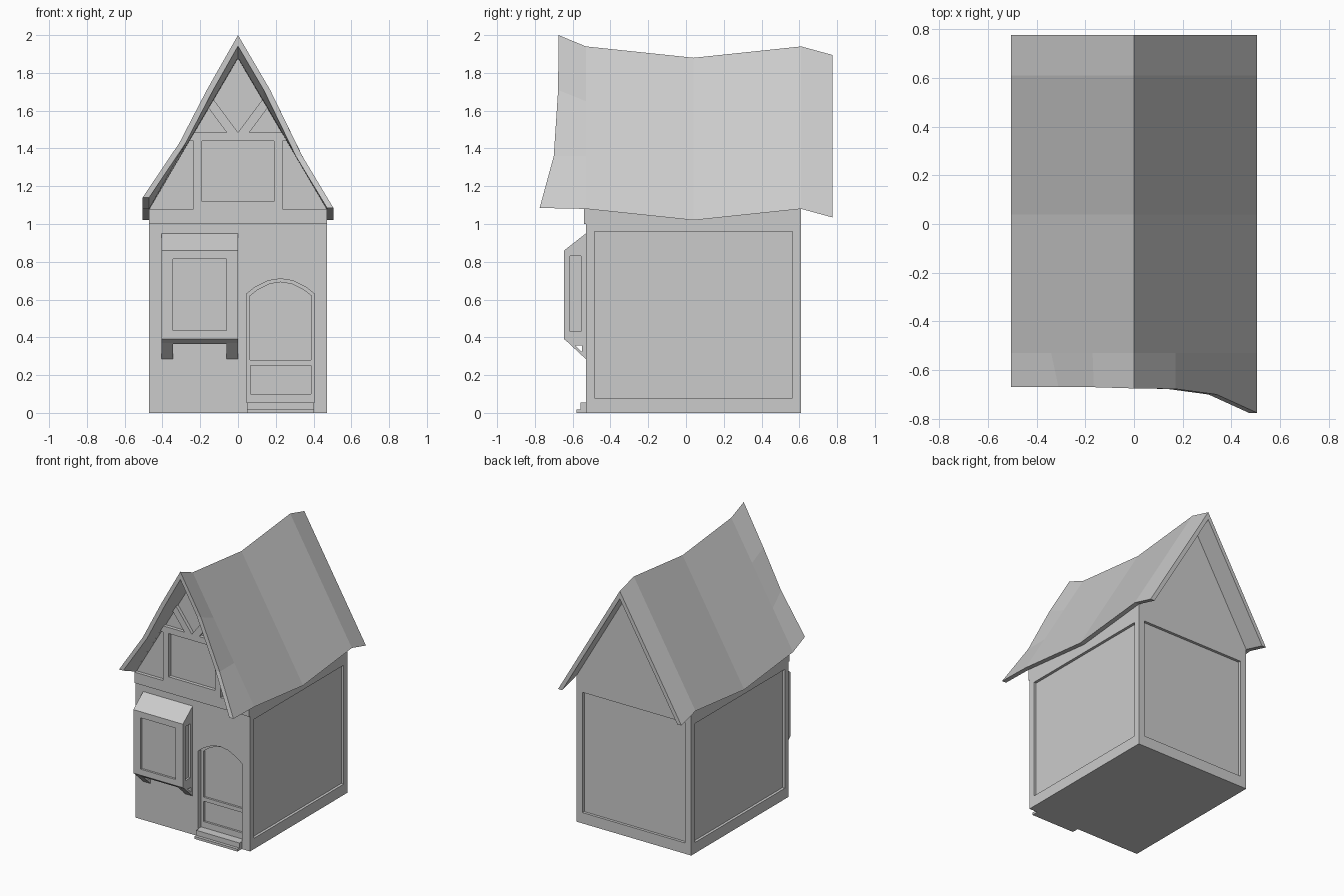
import bpy, bmesh

if "Cube" in bpy.data.objects:
    bpy.data.objects.remove(bpy.data.objects["Cube"])


def loft(name, rings, strip_caps=False):
    """Solid through matching rings of points, capped at both ends."""
    bm = bmesh.new()
    rows = [[bm.verts.new(p) for p in ring] for ring in rings]
    n = len(rows[0])
    for a, b in zip(rows, rows[1:]):
        for i in range(n):
            j = (i + 1) % n
            bm.faces.new((a[i], a[j], b[j], b[i]))
    for row in (rows[0], rows[-1]):
        if strip_caps:
            for i in range(n // 2 - 1):
                bm.faces.new((row[i], row[i + 1], row[n - 2 - i], row[n - 1 - i]))
        else:
            bm.faces.new(row)
    bmesh.ops.recalc_face_normals(bm, faces=bm.faces)
    mesh = bpy.data.meshes.new(name)
    bm.to_mesh(mesh)
    bm.free()
    obj = bpy.data.objects.new(name, mesh)
    bpy.context.collection.objects.link(obj)
    return obj


def prism_y(name, pts, lo, hi):
    return loft(name, [[(x, y, z) for x, z in pts] for y in (lo, hi)])


def prism_x(name, pts, lo, hi):
    return loft(name, [[(x, y, z) for y, z in pts] for x in (lo, hi)])


def rect(a0, a1, z0, z1):
    return [(a0, z0), (a1, z0), (a1, z1), (a0, z1)]


def cut(cutter, *targets):
    """Carve the cutter out of each target, then discard it."""
    cutter.hide_render = True
    for obj in targets:
        mod = obj.modifiers.new("recess", 'BOOLEAN')
        mod.operation = 'DIFFERENCE'
        mod.solver = 'EXACT'
        mod.object = cutter
        bpy.context.view_layer.objects.active = obj
        bpy.ops.object.modifier_apply(modifier=mod.name)
    bpy.data.objects.remove(cutter)


def mirrored(pts):
    return [(-x, z) for x, z in pts]


# House body, its top following the sagging roof
body = loft("house_body", [
    [(-.47, y, 0), (.47, y, 0), (.47, y, 1.08 - s), (0, y, 1.88 - s), (-.47, y, 1.08 - s)]
    for y, s in ((-.53, 0), (.04, .06), (.61, 0))])

# Timber front of the gable
gable = prism_y("gable_frame", [(-.47, 1), (.47, 1), (.47, 1.08), (0, 1.88), (-.47, 1.08)],
                -.54, -.505)

# Gable recesses: window, side infill, brace triangles, peak
side_fill = [(-.47, 1.08), (-.235, 1.08), (-.235, 1.44), (-.258, 1.44)]
brace_gap = [(-.06, 1.485), (-.157, 1.615), (-.233, 1.485)]
peak_fill = [(0, 1.485), (.13, 1.66), (0, 1.879), (-.13, 1.66)]
for pts in (rect(-.19, .19, 1.12, 1.44), peak_fill, side_fill, mirrored(side_fill),
            brace_gap, mirrored(brace_gap)):
    cut(prism_y("gable_cutter", pts, -.7, -.515), body)
    cut(prism_y("gable_cutter", pts, -.7, -.5), gable)

# Recessed panels on the side and back walls
for s in (-1, 1):
    cut(prism_x("side_cutter", rect(-.485, .565, .08, .96), s * .45, s * .6), body)
cut(prism_y("back_cutter", rect(-.42, .42, .08, .97), .59, .7), body)

# Arched doorway with two door panels
arch = [(.16, 0), (.18, -.0), (.135, .035), (.065, .07), (0, .08),
        (-.065, .07), (-.135, .035), (-.18, 0)]
arch = arch[1:]
opening = [(.405, .055)] + [(.225 + x, .63 + z) for x, z in arch] + [(.045, .055)]
cut(prism_y("door_cutter", opening, -.7, -.495), body)
upper = [(.387, .28)] + [(.226 + x * .9, .62 + z * .9) for x, z in arch] + [(.064, .28)]
for pts in (upper, rect(.065, .387, .1, .25)):
    cut(prism_y("door_panel_cutter", pts, -.7, -.48), body)

# Doorsteps
prism_x("doorsteps", [(-.52, 0), (-.58, 0), (-.58, .018), (-.558, .018),
                      (-.558, .055), (-.52, .055)], .048, .402)

# Bay window with sloped top and chamfered underside
bay = prism_x("bay_window", [(-.525, .365), (-.615, .365), (-.645, .39), (-.645, .86),
                             (-.53, .95), (-.525, .95)], -.405, 0)
cut(prism_y("bay_front_cutter", rect(-.345, -.06, .435, .815), -.7, -.63), bay)
for lo, hi in ((-.5, -.39), (-.015, .1)):
    cut(prism_x("bay_side_cutter", rect(-.615, -.555, .43, .83), lo, hi), bay)

# Bay brackets with a pierced triangle
for lo, hi in ((-.405, -.345), (-.06, 0)):
    bracket = prism_x("bay_bracket", [(-.623, .371), (-.525, .28), (-.525, .371)], lo, hi)
    cut(prism_x("bracket_cutter", [(-.588, .357), (-.55, .357), (-.55, .322)],
                lo - .05, hi + .05), bracket)

# Roof: sagging ridge and a warped front edge, given as outer points left to right
columns = (-.505, -.34, -.17, 0, .17, .34, .505)
front = [(-.505, -.67, 1.14), (-.31, -.67, 1.43), (-.165, -.67, 1.71), (0, -.675, 2.0),
         (.17, -.677, 1.71), (.34, -.70, 1.36), (.505, -.775, 1.085)]
stations = [front] + [[(x, y, ridge - 1.703 * abs(x)) for x in columns]
                      for y, ridge in ((-.53, 1.94), (.04, 1.88), (.61, 1.94), (.775, 1.895))]


def underside(p):
    x, y, z = p
    if x == 0:
        return (0, y, z - .058)
    return (x - .034 * (1 if x > 0 else -1), y, z)


loft("roof", [outer + [underside(p) for p in reversed(outer)] for outer in stations],
     strip_caps=True)
